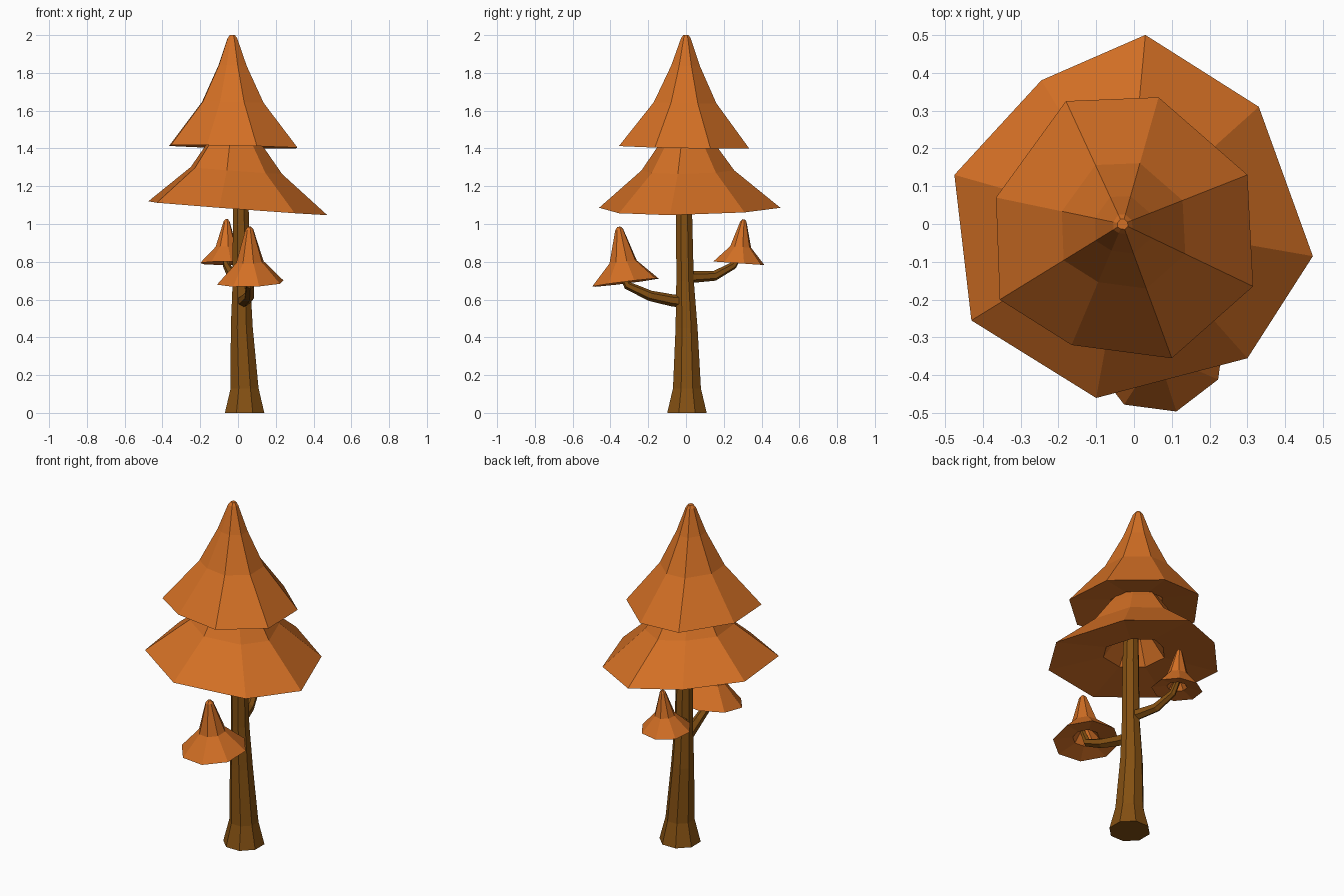
import bpy, bmesh
from math import pi, cos, sin
from mathutils import Vector

if "Cube" in bpy.data.objects:
    bpy.data.objects.remove(bpy.data.objects["Cube"], do_unlink=True)


def material(name, rgb):
    m = bpy.data.materials.new(name)
    m.use_nodes = True
    m.diffuse_color = (*rgb, 1)
    bsdf = m.node_tree.nodes["Principled BSDF"]
    bsdf.inputs["Base Color"].default_value = (*rgb, 1)
    bsdf.inputs["Roughness"].default_value = 0.9
    return m


ORANGE = material("autumn orange", (0.65, 0.16, 0.018))
BROWN = material("bark brown", (0.23, 0.08, 0.006))


def loft(name, rings, mat):
    """Skin a list of equal-sized point rings and cap both ends."""
    bm = bmesh.new()
    loops = [[bm.verts.new(p) for p in ring] for ring in rings]
    n = len(loops[0])
    for a, b in zip(loops, loops[1:]):
        for i in range(n):
            j = (i + 1) % n
            bm.faces.new((a[i], a[j], b[j], b[i]))
    bm.faces.new(loops[0])
    bm.faces.new(loops[-1])
    bmesh.ops.recalc_face_normals(bm, faces=bm.faces)
    mesh = bpy.data.meshes.new(name)
    bm.to_mesh(mesh)
    bm.free()
    mesh.materials.append(mat)
    obj = bpy.data.objects.new(name, mesh)
    bpy.context.collection.objects.link(obj)
    return obj


def tube(name, path, sides, up=None):
    """Tapered limb through (x, y, z, radius) points."""
    pts = [Vector(p[:3]) for p in path]
    rings = []
    for k, (c, p) in enumerate(zip(pts, path)):
        t = up or pts[min(k + 1, len(pts) - 1)] - pts[max(k - 1, 0)]
        q = t.to_track_quat('Z', 'Y')
        angles = [2 * pi * (i + 0.5) / sides for i in range(sides)]
        rings.append([c + q @ Vector((p[3] * cos(a), p[3] * sin(a), 0)) for a in angles])
    return loft(name, rings, BROWN)


def canopy(name, rim, centre, tip, rim_z, tilt, profile):
    """Flared skirt: profile is (rim scale, height above rim), from the tip round to the inside."""
    c, tip = Vector(centre), Vector(tip)
    rings = []
    for s, h in profile:
        f = max(0, min(1, h / (tip.z - rim_z)))
        axis = c.lerp(tip.xy, f)
        ring = []
        for p in rim:
            d = (Vector(p) - c) * s
            ring.append((axis.x + d.x, axis.y + d.y,
                         rim_z + h + tilt[0] * d.x + tilt[1] * d.y))
        rings.append(ring)
    return loft(name, rings, ORANGE)


def round_rim(centre, radius, start):
    return [(centre[0] + radius * cos(start + i * pi / 4),
             centre[1] + radius * sin(start + i * pi / 4)) for i in range(8)]


# Trunk with flared foot
tube("trunk", [(0.035, 0.005, 0, 0.113), (0.035, 0.005, 0.13, 0.08),
               (0.02, 0.003, 0.45, 0.063), (0.018, -0.005, 0.7, 0.05),
               (0.015, -0.01, 1.05, 0.046), (0.01, -0.01, 1.3, 0.04)], 8, Vector((0, 0, 1)))

# Side branches
tube("front_branch", [(0.02, 0, 0.59, 0.034), (0.035, -0.07, 0.595, 0.032),
                      (0.06, -0.19, 0.62, 0.028), (0.065, -0.31, 0.675, 0.022),
                      (0.065, -0.35, 0.76, 0.014)], 6)
tube("back_branch", [(0.015, 0, 0.72, 0.034), (0, 0.05, 0.72, 0.03),
                     (-0.03, 0.15, 0.725, 0.026), (-0.06, 0.25, 0.78, 0.02),
                     (-0.065, 0.3, 0.86, 0.014)], 6)

# Large irregular tiers
lower_rim = [(0.03, 0.5), (0.33, 0.31), (0.473, -0.085), (0.3, -0.355),
             (-0.1, -0.46), (-0.43, -0.255), (-0.475, 0.13), (-0.245, 0.38)]
canopy("lower_tier", lower_rim, (0, 0), (-0.02, 0, 1.6), 1.083, (-0.075, 0.01),
       [(0.03, 0.517), (0.34, 0.317), (0.51, 0.2), (1, 0), (0.36, 0.035), (0.12, 0.2)])
upper_rim = [(-0.18, 0.325), (0.065, 0.335), (0.3, 0.13), (0.315, -0.165),
             (0.1, -0.355), (-0.165, -0.32), (-0.355, -0.2), (-0.365, 0.07)]
canopy("upper_tier", upper_rim, (-0.03, 0), (-0.03, 0, 2.0), 1.408, (-0.02, -0.02),
       [(0.04, 0.592), (0.075, 0.575), (0.22, 0.43), (0.48, 0.235), (1, 0),
        (0.4, 0.03), (0.15, 0.2)])

# Small clumps on the branch ends
clump = [(0.05, 1), (0.12, 0.95), (0.41, 0.37), (1, 0), (0.4, 0.07), (0.12, 0.3)]
for name, centre, radius, start, tip, rim_z, tilt in [
        ("front_clump", (0.065, -0.32), 0.182, -1.31, (0.06, -0.355, 0.985), 0.69, (0.03, 0.125)),
        ("back_clump", (-0.065, 0.28), 0.138, 0.2, (-0.06, 0.305, 1.025), 0.792, (0, -0.07))]:
    height = tip[2] - rim_z
    canopy(name, round_rim(centre, radius, start), centre, tip, rim_z, tilt,
           [(s, h * height) for s, h in clump])
